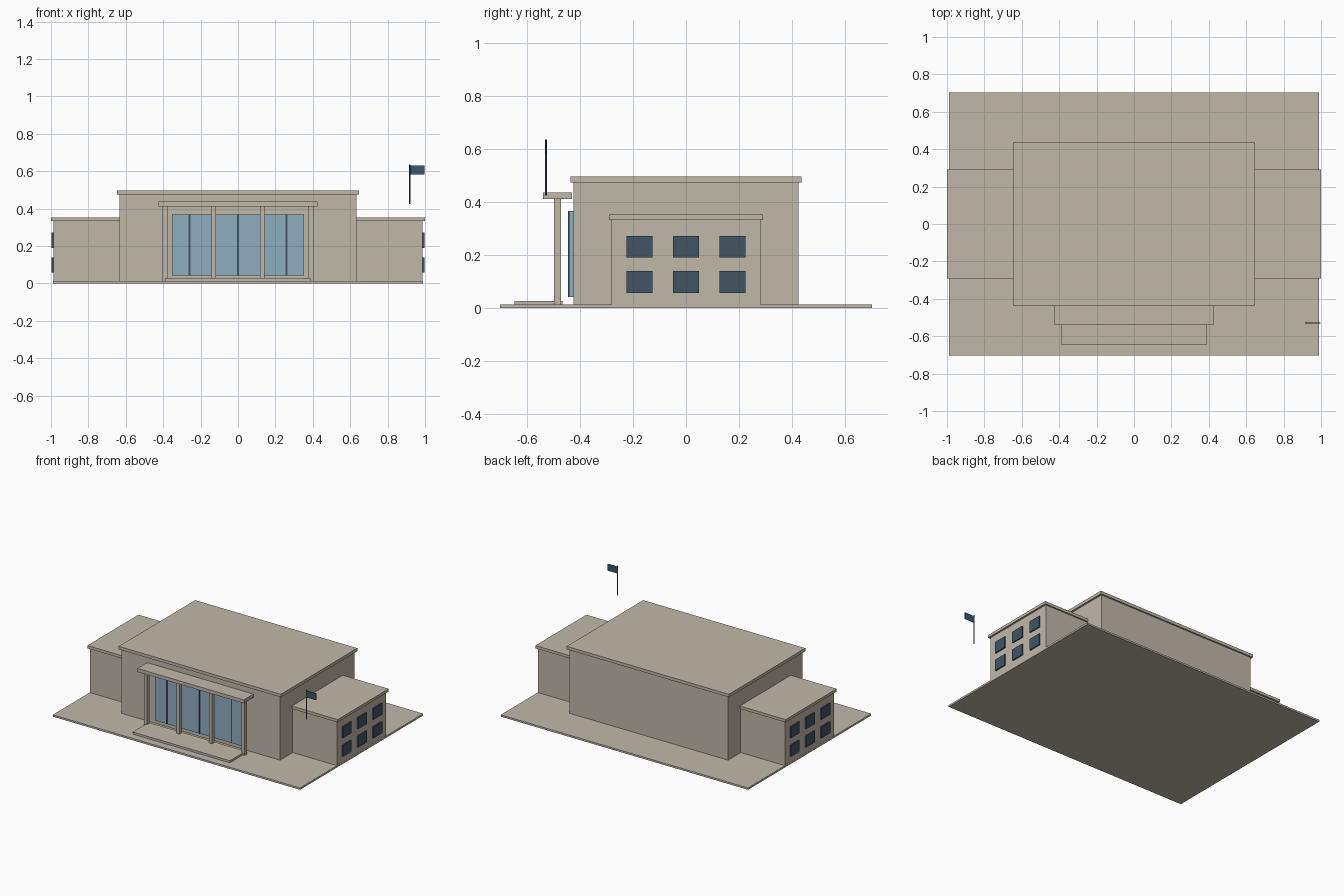
import bpy

if "Cube" in bpy.data.objects:
    bpy.data.objects.remove(bpy.data.objects["Cube"])


def material(name, rgb):
    m = bpy.data.materials.new(name)
    m.use_nodes = True
    m.diffuse_color = (*rgb, 1)
    m.node_tree.nodes["Principled BSDF"].inputs["Base Color"].default_value = (*rgb, 1)
    return m


stone = material("warm stone", (0.53, 0.48, 0.40))
glass = material("pale blue glass", (0.275, 0.42, 0.515))
navy = material("dark slate blue", (0.052, 0.09, 0.13))


def box(name, x, y, z, mat):
    """Box from (min, max) ranges along each axis."""
    mid = [(a + b) / 2 for a, b in (x, y, z)]
    bpy.ops.mesh.primitive_cube_add(size=1, location=mid)
    obj = bpy.context.object
    obj.name = name
    obj.scale = [b - a for a, b in (x, y, z)]
    bpy.ops.object.transform_apply(location=False, rotation=False, scale=True)
    obj.data.materials.append(mat)
    return obj


def span(centre, width):
    return (centre - width / 2, centre + width / 2)


GROUND = 0.013

# Ground slab and main hall
box("ground_slab", (-0.988, 0.988), (-0.703, 0.703), (0, GROUND), stone)
box("main_hall", (-0.634, 0.634), (-0.425, 0.425), (GROUND, 0.475), stone)
box("main_roof", (-0.648, 0.648), (-0.436, 0.436), (0.475, 0.497), stone)

# Side wings with two rows of three windows on the outer wall
for side, label in ((1, "left"), (-1, "right")):
    def outward(a, b):
        return tuple(sorted((side * a, side * b)))

    box(label + "_wing", outward(0.63, 0.987), (-0.281, 0.281), (GROUND, 0.333), stone)
    box(label + "_wing_roof", outward(0.63, 1), (-0.291, 0.291), (0.333, 0.353), stone)
    for row, z in (("lower", 0.099), ("upper", 0.232)):
        for i in range(3):
            box(f"{label}_{row}_window_{i + 1}", outward(0.98, 0.996),
                span((i - 1) * 0.175, 0.098), span(z, 0.082), navy)

# Glazed entrance with mullions
box("entrance_glass", (-0.352, 0.352), (-0.442, -0.42), (0.043, 0.368), glass)
for i in range(3):
    box(f"mullion_{i + 1}", span((i - 1) * 0.259, 0.009),
        (-0.446, -0.43), (0.043, 0.368), navy)

# Portico: step, columns and canopy
box("entrance_step", (-0.388, 0.388), (-0.647, -0.466), (GROUND, 0.028), stone)
for i in range(4):
    box(f"portico_column_{i + 1}", span((i - 1.5) * 0.26, 0.026),
        span(-0.486, 0.026), (GROUND, 0.412), stone)
box("portico_canopy", (-0.425, 0.425), (-0.541, -0.431), (0.412, 0.437), stone)

# Flag and pole
bpy.ops.mesh.primitive_cylinder_add(vertices=8, radius=0.004, depth=0.212,
                                    location=(0.918, -0.529, 0.531))
pole = bpy.context.object
pole.name = "flag_pole"
pole.data.materials.append(navy)
box("flag", (0.918, 0.996), span(-0.529, 0.005), (0.583, 0.631), navy)
